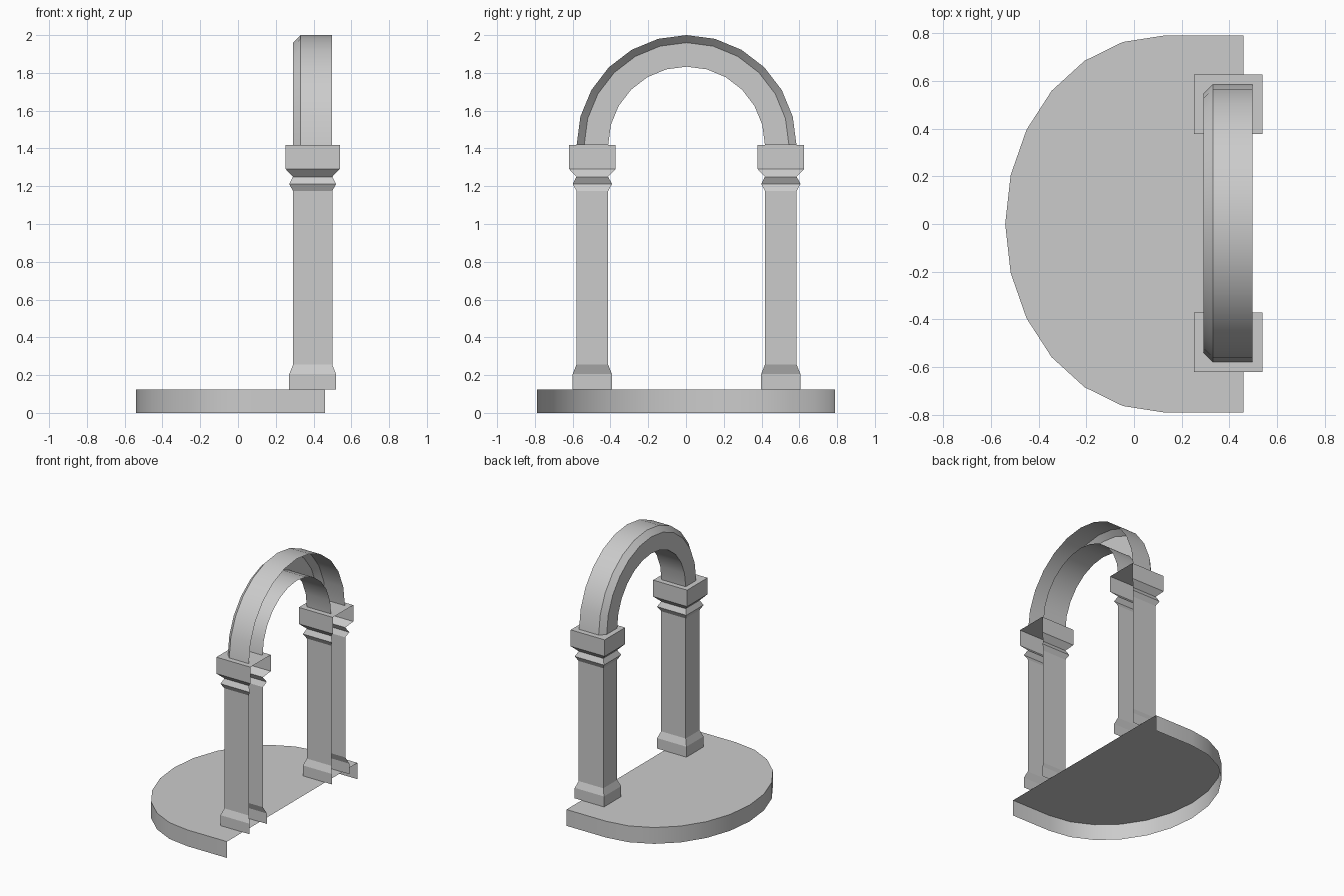
import bpy
import bmesh
from math import sin, cos, pi

cube = bpy.data.objects.get("Cube")
if cube:
    bpy.data.objects.remove(cube, do_unlink=True)

stone = bpy.data.materials.new("grey_stone")
stone.use_nodes = True
colour = (0.6, 0.6, 0.6, 1)
stone.diffuse_color = colour
stone.node_tree.nodes["Principled BSDF"].inputs["Base Color"].default_value = colour


def loft(name, rows, cap=False, smooth=False):
    """Join open rows of points with quads; optionally cap the last row."""
    bm = bmesh.new()
    rows = [[bm.verts.new(p) for p in row] for row in rows]
    for a, b in zip(rows, rows[1:]):
        for j in range(len(a) - 1):
            bm.faces.new((a[j], a[j + 1], b[j + 1], b[j]))
    if cap:
        bm.faces.new(rows[-1])
    mesh = bpy.data.meshes.new(name)
    bm.to_mesh(mesh)
    bm.free()
    mesh.materials.append(stone)
    obj = bpy.data.objects.new(name, mesh)
    bpy.context.collection.objects.link(obj)
    if smooth:
        bpy.ops.object.select_all(action='DESELECT')
        obj.select_set(True)
        bpy.context.view_layer.objects.active = obj
        bpy.ops.object.shade_smooth_by_angle()
    return obj


STEPS = 12
CENTRE_X, CENTRE_Y = 0.395, 0.003
SPRING_Z = 1.418

# Half-oval floor slab, open along its straight edge and underneath
angles = [pi / 2 - pi * i / STEPS for i in range(STEPS + 1)]
outline = [(0.125 - 0.665 * cos(t), 0.79 * sin(t)) for t in angles]
outline = [(0.46, 0.79)] + outline + [(0.46, -0.79)]
loft("floor_slab", [[(x, y, z) for x, y in outline] for z in (0, 0.125)],
     cap=True, smooth=True)

# Three-sided columns: (height, overhang beyond the shaft)
profile = [(0.125, 0.02), (0.205, 0.02), (0.255, 0), (1.175, 0), (1.212, 0.02),
           (1.25, 0), (1.292, 0.04), (SPRING_Z, 0.04)]
corners = [(1, 1), (-1, 1), (-1, -1), (1, -1)]
for side, name in ((1, "back_column"), (-1, "front_column")):
    y = CENTRE_Y + side * 0.499
    loft(name, [[(CENTRE_X + sx * (0.104 + o), y + sy * (0.084 + o), z)
                 for sx, sy in corners] for z, o in profile], cap=True)

# Arch with a bevelled outer rim, open on the wall side: (x, radius)
section = [(0.497, 0.582), (0.331, 0.582), (0.291, 0.542), (0.291, 0.415), (0.497, 0.415)]
sweep = [pi - pi * i / STEPS for i in range(STEPS + 1)]
loft("arch", [[(x, CENTRE_Y + r * cos(t), SPRING_Z + r * sin(t)) for t in sweep]
              for x, r in section], smooth=True)
